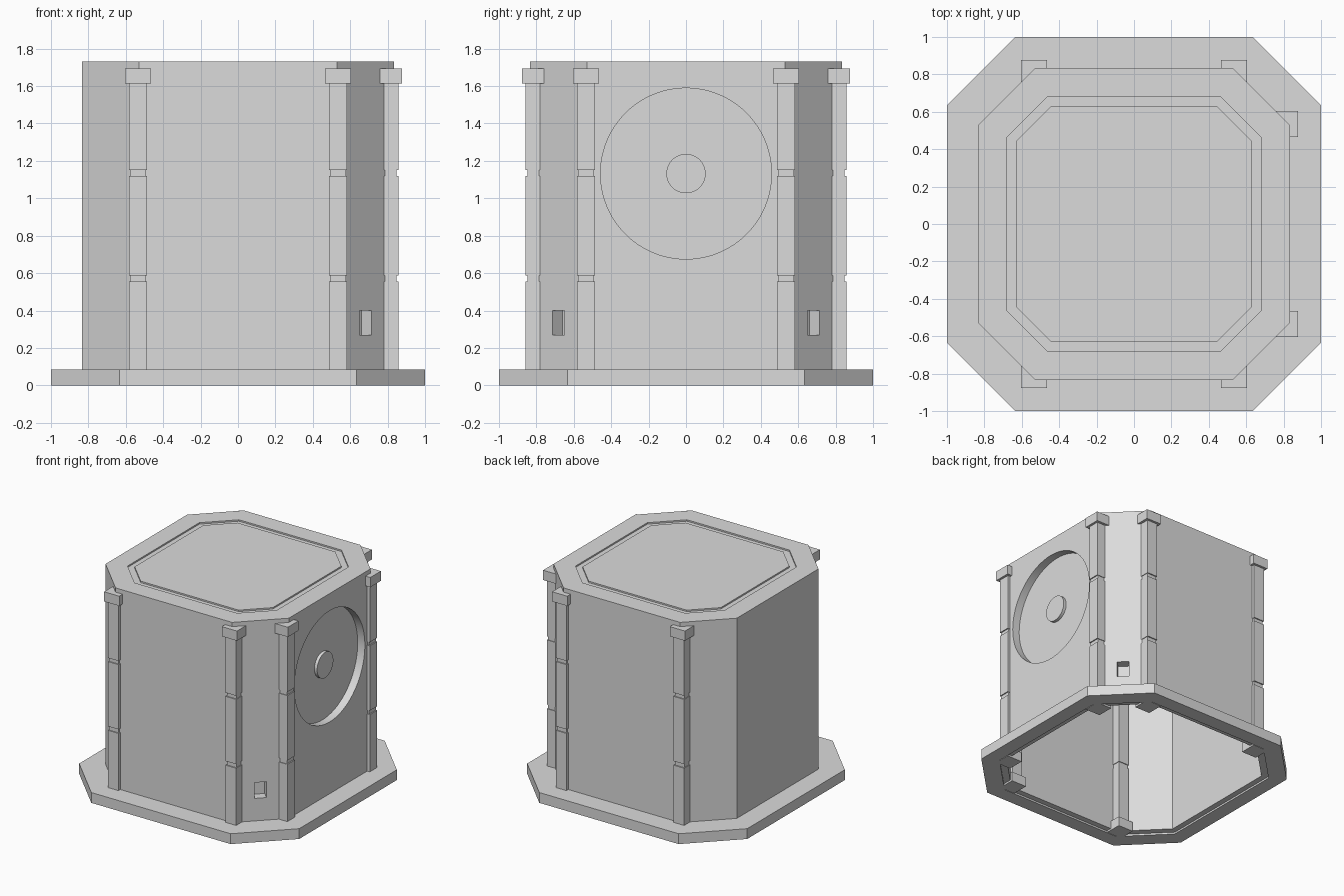
import bpy, bmesh, math
from mathutils import Matrix, Vector

old = bpy.data.objects.get("Cube")
if old:
    bpy.data.objects.remove(old, do_unlink=True)

grey = bpy.data.materials.new("plain_grey")
grey.use_nodes = True
colour = (0.71, 0.71, 0.71, 1)
grey.diffuse_color = colour
grey.node_tree.nodes["Principled BSDF"].inputs["Base Color"].default_value = colour


def make_object(name, bm):
    bmesh.ops.recalc_face_normals(bm, faces=bm.faces)
    mesh = bpy.data.meshes.new(name)
    bm.to_mesh(mesh)
    bm.free()
    mesh.materials.append(grey)
    obj = bpy.data.objects.new(name, mesh)
    bpy.context.collection.objects.link(obj)
    return obj


def octagon_loft(name, profile, slope, closed):
    """Loft octagons of (half width, height); cap the ends or join them."""
    bm = bmesh.new()
    rings = []
    for half, z in profile:
        c = 0.53 + (half - wall) * slope
        points = [(half, -c), (half, c), (c, half), (-c, half),
                  (-half, c), (-half, -c), (-c, -half), (c, -half)]
        rings.append([bm.verts.new((x, y, z)) for x, y in points])
    pairs = list(zip(rings, rings[1:]))
    if closed:
        pairs.append((rings[-1], rings[0]))
    else:
        bm.faces.new(rings[0])
        bm.faces.new(rings[-1])
    for a, b in pairs:
        for i in range(8):
            j = (i + 1) % 8
            bm.faces.new((a[i], a[j], b[j], b[i]))
    return make_object(name, bm)


def add_box(bm, low, high, turn):
    low, high = Vector(low), Vector(high)
    size = Matrix.Diagonal((*(high - low), 1))
    bmesh.ops.create_cube(bm, size=1, matrix=turn @ Matrix.Translation((low + high) / 2) @ size)


def add_disc(bm, radius, x0, x1, z, sides):
    place = Matrix.Translation(((x0 + x1) / 2, 0, z)) @ Matrix.Rotation(math.pi / 2, 4, "Y")
    bmesh.ops.create_cone(bm, cap_ends=True, segments=sides, radius1=radius,
                          radius2=radius, depth=x1 - x0, matrix=place)


def cut(target, cutter):
    mod = target.modifiers.new("cut", "BOOLEAN")
    mod.object = cutter
    mod.operation = "DIFFERENCE"
    mod.solver = "EXACT"
    bpy.context.view_layer.objects.active = target
    bpy.ops.object.modifier_apply(modifier=mod.name)
    bpy.data.objects.remove(cutter, do_unlink=True)


# Body with a shallow groove around the roof
wall, floor = 0.833, 0.085
body = octagon_loft("body", [(wall, floor), (wall, 1.73), (0.678, 1.73), (0.678, 1.718),
                             (0.628, 1.718), (0.628, 1.73)], math.tan(math.pi / 8), False)

# Wide base flange, open in the middle, with a stepped underside
octagon_loft("base", [(1, 0), (1, floor), (wall, floor), (wall, 0.015), (0.88, 0.015), (0.88, 0)],
             0.62, True)

# Round recess in the side wall
dial_z = 1.132
bm = bmesh.new()
add_disc(bm, 0.457, 0.768, 0.95, dial_z, 96)
cut(body, make_object("recess_cutter", bm))

# Small pockets low on the two neighbouring corner walls
for sign in (-1, 1):
    bm = bmesh.new()
    add_box(bm, (0.89, -0.045, 0.27), (1.1, 0.045, 0.4),
            Matrix.Rotation(sign * math.pi / 4, 4, "Z"))
    cut(body, make_object("pocket_cutter", bm))

# Open the body from below, leaving a thin shell
bm = bmesh.new()
bm.from_mesh(body.data)
bottom = [f for f in bm.faces if f.normal.z < -0.9 and f.calc_center_median().z < floor + 0.01]
bmesh.ops.delete(bm, geom=bottom, context="FACES")
bm.to_mesh(body.data)
bm.free()

# Raised hub in the middle of the recess
bm = bmesh.new()
add_disc(bm, 0.105, 0.76, 0.793, dial_z, 48)
hub = make_object("hub", bm)

# Round walls are smooth, their rims stay sharp
for obj in (body, hub):
    bpy.ops.object.select_all(action="DESELECT")
    obj.select_set(True)
    bpy.context.view_layer.objects.active = obj
    bpy.ops.object.shade_smooth_by_angle(angle=math.radians(20))

# Square pillars: foot, three shafts, two narrow necks and a cap
# each section: half width, inner reach, outer reach
shaft, neck, block = (0.048, 0.759, 0.857), (0.043, 0.765, 0.848), (0.069, 0.737, 0.876)
parts = [(block, 0.0, 0.08), (shaft, 0.08, 0.555), (neck, 0.555, 0.588),
         (shaft, 0.588, 1.12), (neck, 1.12, 1.15), (shaft, 1.15, 1.615),
         (block, 1.615, 1.695)]
for side, angle in (("side", 0), ("back", math.pi / 2), ("front", -math.pi / 2)):
    for end, y in (("a", -0.535), ("b", 0.535)):
        bm = bmesh.new()
        for (half, inner, outer), z0, z1 in parts:
            add_box(bm, (inner, y - half, z0), (outer, y + half, z1),
                    Matrix.Rotation(angle, 4, "Z"))
        make_object(f"{side}_pillar_{end}", bm)
